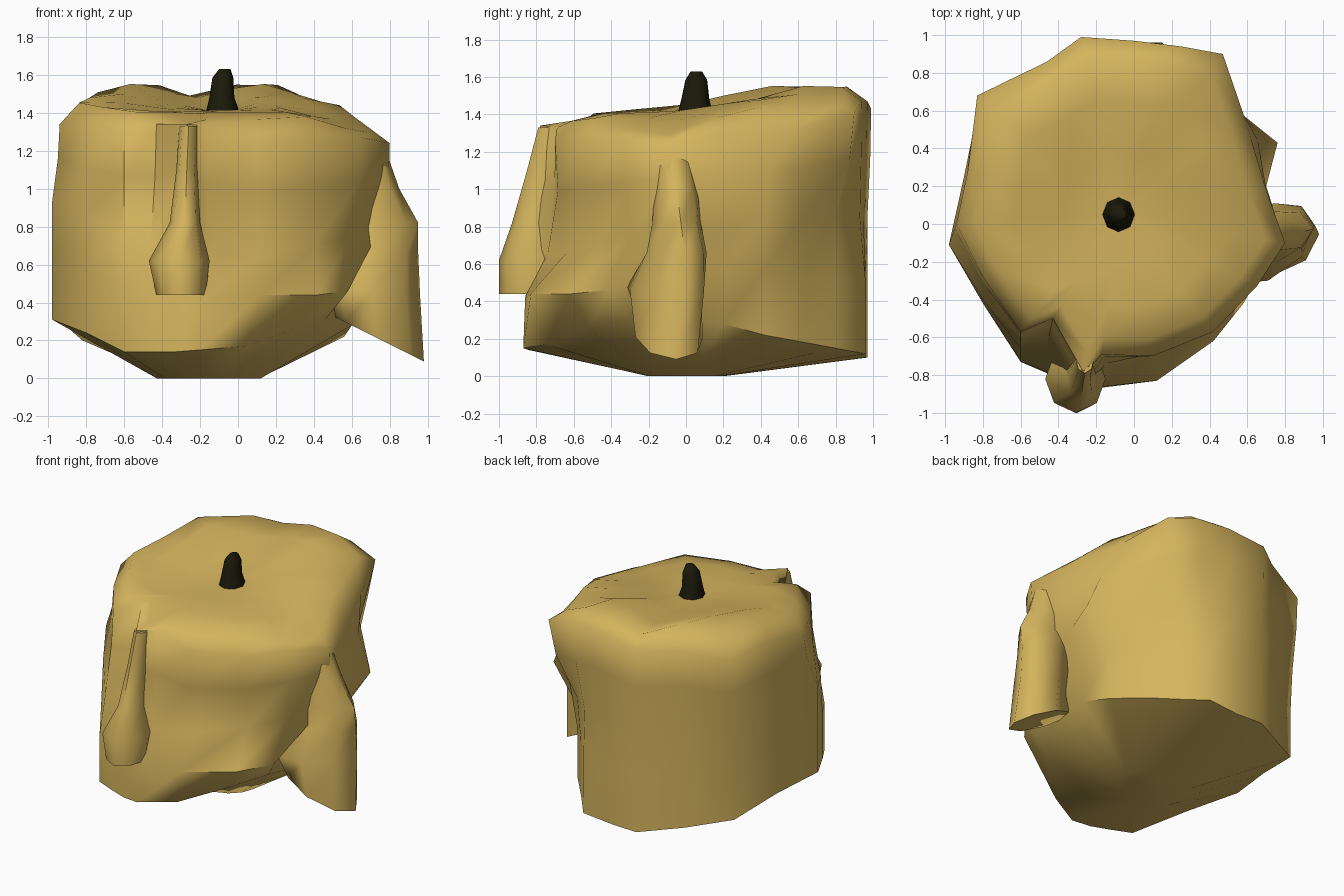
import bpy, bmesh, math
from mathutils import Vector

if "Cube" in bpy.data.objects:
    bpy.data.objects.remove(bpy.data.objects["Cube"])

def material(name, rgb):
    m = bpy.data.materials.new(name)
    m.diffuse_color = (*rgb, 1)
    m.use_nodes = True
    m.node_tree.nodes["Principled BSDF"].inputs["Base Color"].default_value = m.diffuse_color
    return m

WAX = material("yellow wax", (0.66, 0.455, 0.11))
CHAR = material("charred wick", (0.011, 0.010, 0.003))

def loft(name, rings, mat, angle):
    """Skin a stack of equal-length rings and cap both ends."""
    bm = bmesh.new()
    rows = [[bm.verts.new(p) for p in ring] for ring in rings]
    n = len(rows[0])
    for a, b in zip(rows, rows[1:]):
        for i in range(n):
            j = (i + 1) % n
            bm.faces.new((a[i], a[j], b[j], b[i]))
    bm.faces.new(rows[0][::-1])
    bm.faces.new(rows[-1])
    bmesh.ops.recalc_face_normals(bm, faces=bm.faces)
    me = bpy.data.meshes.new(name)
    bm.to_mesh(me)
    bm.free()
    ob = bpy.data.objects.new(name, me)
    bpy.context.collection.objects.link(ob)
    me.materials.append(mat)
    bpy.ops.object.select_all(action='DESELECT')
    ob.select_set(True)
    bpy.context.view_layer.objects.active = ob
    bpy.ops.object.shade_smooth_by_angle(angle=math.radians(angle))
    return ob

# Candle body outlines, counter-clockwise from the right: foot, waist, melted rim
FOOT = [(.55, -.05, .31), (.6, .2, .28), (.56, .42, .22), (.42, .64, .18), (.28, .8, .15),
        (.15, .96, .12), (-.08, .96, .1), (-.28, .97, .1), (-.55, .8, .14),
        (-.82, .62, .2), (-.9, .25, .27), (-.98, -.11, .31), (-.8, -.42, .24),
        (-.6, -.73, .14), (-.46, -.79, .14), (-.33, -.84, .14), (-.2, -.87, .15),
        (.04, -.75, .17), (.3, -.52, .26), (.46, -.3, .31)]
WAIST = [(.78, -.05, .85), (.7, .2, .8), (.76, .43, .85), (.5, .62, .85), (.31, .8, .85),
         (.16, .93, .85), (-.08, .95, .85), (-.28, .97, .85), (-.55, .8, .85),
         (-.82, .64, .85), (-.9, .25, .9), (-.98, -.11, .93), (-.8, -.4, .85),
         (-.6, -.66, .75), (-.46, -.64, .72), (-.28, -.9, .8), (-.15, -.74, .65),
         (.12, -.64, .66), (.4, -.47, .7), (.6, -.3, .75)]
RIM = [(.8, -.1, 1.24), (.7, .18, 1.3), (.62, .45, 1.3), (.58, .58, 1.32), (.47, .9, 1.41),
       (.25, .94, 1.47), (0, .97, 1.47), (-.28, .99, 1.43), (-.46, .86, 1.42),
       (-.83, .68, 1.38), (-.88, .28, 1.38), (-.94, 0, 1.34), (-.8, -.28, 1.33),
       (-.6, -.57, 1.33), (-.43, -.5, 1.34), (-.27, -.78, 1.34), (-.17, -.69, 1.33),
       (.1, -.7, 1.26), (.42, -.57, 1.26), (.65, -.33, 1.27)]
CENTRE = Vector((-.08, .05, 1.41))

def between(low, high, t, tz):
    return [(a[0] + (b[0] - a[0]) * t, a[1] + (b[1] - a[1]) * t, a[2] + (b[2] - a[2]) * tz)
            for a, b in zip(low, high)]

# Uneven wax pool: high at the back with two swells, low at the front and right
def pool(scale):
    ring = []
    for r in RIM:
        p = CENTRE.lerp(Vector(r), scale)
        back = min(1, max(0, (p.y + .15) / .55))
        lip = 1.405 + .165 * back * (.75 + .25 * math.cos(10 * (p.x + .53)))
        lip += .08 * max(0, -p.x - .4) * (1 - back)
        lip -= .35 * max(0, p.x - .32) + .25 * max(0, -p.y - .45)
        p.z = CENTRE.z + (lip - CENTRE.z) * min(1, scale / .72)
        ring.append(p)
    return ring

# Old wax shelf that sticks out low on the front right
ledge = between(FOOT, WAIST, .05, .55)
ledge[16:] = [(-.16, -.86, .42), (.12, -.83, .44), (.42, -.62, .44), (.58, -.42, .46)]

base = []
for x, y, z in FOOT:
    a = math.atan2(y, x + .155)
    base.append(Vector((-.155 + .275 * math.cos(a), .2 * math.sin(a), 0)))
rings = [base, FOOT, ledge, WAIST, between(WAIST, RIM, .75, .55), RIM]
rings += [pool(s) for s in (.88, .65, .35, .1)]
loft("candle_body", rings, WAX, 60)

# Wax drips: each section is (x, y, z, x radius, y radius, tilt, shear)
def drip(name, sections, mat=WAX, sides=8, angle=60):
    rings = []
    for cx, cy, z, rx, ry, tilt, shear in sections:
        ring = []
        for i in range(sides):
            a = 2 * math.pi * i / sides
            dx = rx * math.cos(a)
            ring.append((cx + dx, cy + ry * math.sin(a) + shear * dx, z + tilt * dx))
        rings.append(ring)
    return loft(name, rings, mat, angle)

drip("right_drip", [(.74, -.09, .21, .24, .18, -.5, .15), (.71, -.11, .46, .25, .19, -.1, .4),
                    (.74, -.05, .66, .21, .16, 0, .2), (.72, -.05, .82, .23, .13, 0, .1),
                    (.69, -.05, 1.0, .16, .12, 0, 0), (.66, -.07, 1.2, .12, .1, 0, 0)])
drip("front_drip", [(-.3, -.82, .44, .13, .18, 0, 0), (-.31, -.82, .62, .16, .18, 0, 0),
                    (-.28, -.8, .82, .08, .13, 0, 0), (-.27, -.75, 1.1, .055, .1, 0, 0),
                    (-.26, -.71, 1.33, .05, .08, 0, 0)])

# Burnt wick with a flared foot
drip("wick", [(-.08, .05, 1.40, .09, .095, 0, 0), (-.085, .05, 1.48, .066, .075, 0, 0),
              (-.08, .055, 1.585, .055, .058, 0, 0), (-.07, .055, 1.63, .03, .03, 0, 0)],
     CHAR)
